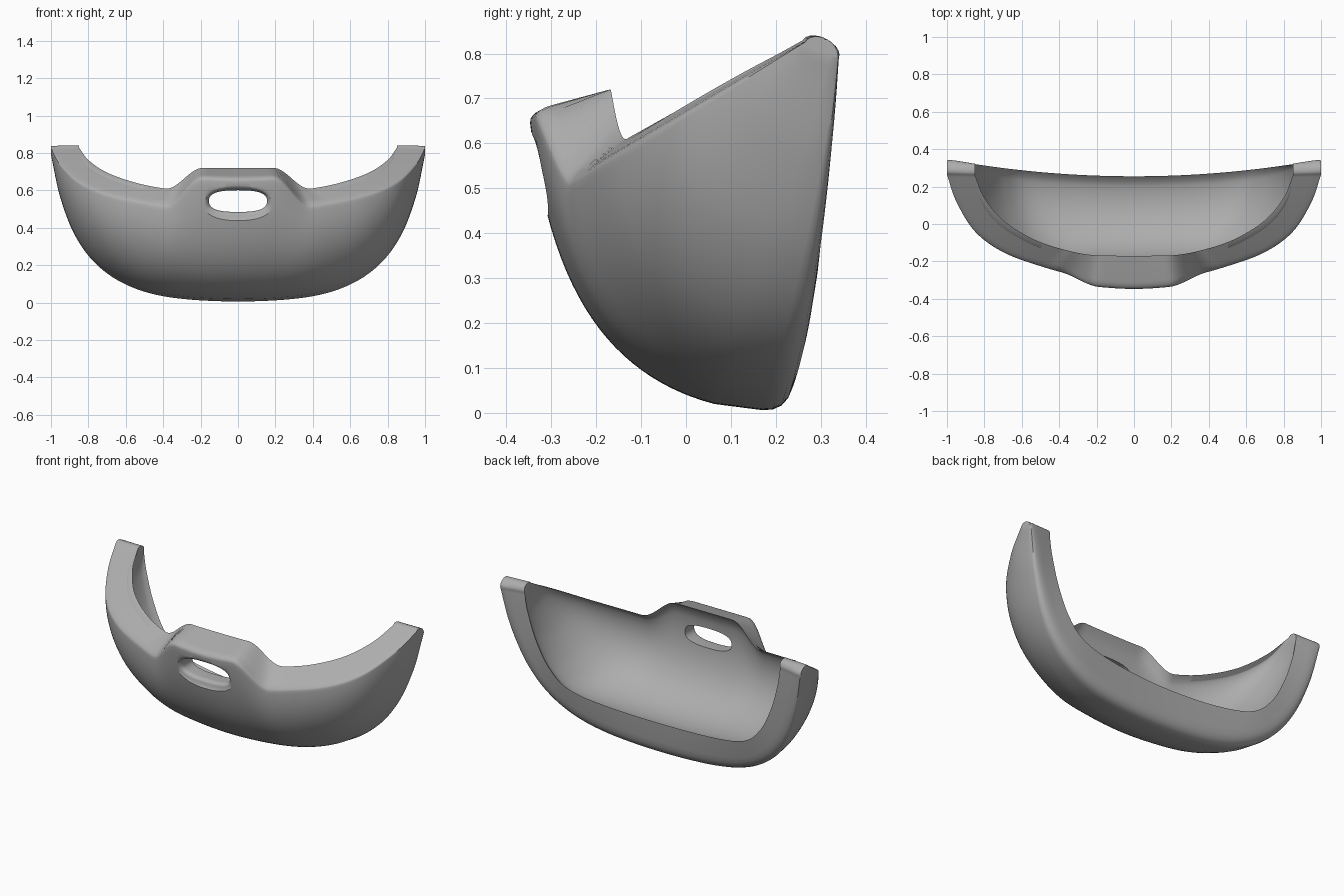
import bpy, bmesh, math
from mathutils import Vector

old = bpy.data.objects.get("Cube")
if old:
    bpy.data.objects.remove(old, do_unlink=True)

grey = bpy.data.materials.new("plain grey")
grey.use_nodes = True
grey.diffuse_color = (0.42, 0.42, 0.42, 1)
grey.node_tree.nodes["Principled BSDF"].inputs["Base Color"].default_value = (0.42, 0.42, 0.42, 1)

# Half outlines of the four rim curves, centre to tip
TOP_OUTER = [(0, -.3), (.3, -.275), (.5, -.225), (.7, -.15), (.85, -.04), (.95, .12), (1, .265)]    # x, y
TOP_INNER = [(0, -.16), (.25, -.155), (.4, -.13), (.55, -.075), (.7, .02), (.8, .14), (.85, .26)]   # x, y
BACK_OUTER = [(0, 0), (.35, .02), (.58, .08), (.75, .19), (.87, .35), (.95, .56), (1, .79)]         # x, z
BACK_INNER = [(0, .21), (.35, .225), (.58, .27), (.7, .37), (.78, .52), (.83, .68), (.85, .79)]     # x, z
STEPS, ROWS, ENDS = 12, 32, 6


def spline(pts, u):
    """Mirrored Catmull-Rom curve through a half outline."""
    p = [Vector(q) for q in pts]
    a = abs(u)
    i = min(int(a), len(p) - 2)
    f = a - i
    before = p[i - 1] if i else Vector((-p[1].x, p[1].y))
    after = p[i + 2] if i + 2 < len(p) else 2 * p[-1] - p[-2]
    m0, m1 = (p[i + 1] - before) / 2, (after - p[i]) / 2
    r = ((2*f**3 - 3*f*f + 1) * p[i] + (f**3 - 2*f*f + f) * m0
         + (3*f*f - 2*f**3) * p[i + 1] + (f**3 - f*f) * m1)
    return math.copysign(r.x, u) if a else 0, r.y


def sheet(top, back, plane, back_y, bump, hollow, u):
    """Curved wall from the sloping top rim round to the back rim."""
    xa, ya = spline(top, u)
    xb, zb = spline(back, u)
    za, yb = plane[0] + plane[1] * ya, back_y(xb, zb)
    side = u / ENDS
    out = []
    for k in range(ROWS + 1):
        s = k / ROWS
        c = max(math.cos(s * math.pi / 2), 0) ** .92
        d = math.sin(s * math.pi / 2) ** .92
        x = xa + (xb - xa) * s
        e = min(max((.39 - abs(x)) / .2, 0), 1)
        w = e * e * (3 - 2 * e) * (1 - s) ** 4
        h = hollow * max(math.sin(math.pi * s), 0) ** .45 * (1 - side ** 4)
        out.append(Vector((x + h * side * abs(side),
                           yb + (ya - yb) * c + bump[0] * w - h * c,
                           za + (zb - za) * d + bump[1] * w - h * d)))
    return out


def fillet(before, corner, after, r):
    """Rounded corner between two neighbouring points."""
    a = corner + (before - corner) * min(r / (before - corner).length, .45)
    b = corner + (after - corner) * min(r / (after - corner).length, .45)
    return [a * (1-f)**2 + corner * 2*f*(1-f) + b * f*f for f in (0, .2, .4, .6, .8, 1)]


def section(u):
    outer = sheet(TOP_OUTER, BACK_OUTER, (.67, .59), lambda x, z: .235 + .235 * z - .12 * z * z,
                  (-.05, .175), 0, u)
    inner = sheet(TOP_INNER, BACK_INNER, (.684, .56), lambda x, z: .255 + .065 * (x / .85) ** 2,
                  (-.01, .125), .085, u)
    start = fillet(inner[0], outer[0], outer[1], .045)
    end = fillet(outer[-6], outer[-1], inner[-1], .09)
    return start + outer[1:-6] + end + inner[::-1]


def tip_rings(points):
    """Half-round end that closes one tip of the rim."""
    y = (min(p.y for p in points) + max(p.y for p in points)) / 2
    z = (min(p.z for p in points) + max(p.z for p in points)) / 2
    rings = []
    for a in (.3, .6, .9, 1.2, 1.45):
        c, s = math.cos(a), .026 * math.sin(a)
        rings.append([Vector((p.x, y + (p.y - y) * c + .42 * s, z + (p.z - z) * c + .9 * s)) for p in points])
    return rings


def skin(name, rings):
    """Closed grey mesh lofted through a list of rings."""
    bm = bmesh.new()
    loops = [[bm.verts.new(p) for p in ring] for ring in rings]
    for a, b in zip(loops, loops[1:]):
        for k in range(len(a)):
            bm.faces.new((a[k - 1], a[k], b[k], b[k - 1]))
    bm.faces.new(loops[0])
    bm.faces.new(loops[-1][::-1])
    bmesh.ops.recalc_face_normals(bm, faces=bm.faces[:])
    mesh = bpy.data.meshes.new(name)
    bm.to_mesh(mesh)
    bm.free()
    mesh.materials.append(grey)
    obj = bpy.data.objects.new(name, mesh)
    bpy.context.collection.objects.link(obj)
    return obj


# Scoop shell: closed sections lofted from tip to tip
last = ENDS * STEPS
body = [section(i / STEPS) for i in range(-last, last + 1)]
shell = skin("scoop_shell", tip_rings(body[0])[::-1] + body + tip_rings(body[-1]))

# Slot cutter: rounded oblong, flared where it meets the front wall
R = .035
slot = []
for depth in (-.04, -.015, 0, .004, .01, .018, .026, R, .25):
    t = max(1 - depth / R, 0)
    grow = R * (1 - math.sqrt(1 - min(t, 1) ** 2)) + R * max(t - 1, 0)
    ring = []
    for k in range(48):
        c, s = math.cos(math.pi * k / 24), math.sin(math.pi * k / 24)
        x = math.copysign((.155 + grow) * abs(c) ** .75, c)
        z = math.copysign((.058 + grow) * abs(s) ** .75, s)
        ring.append(Vector((x, -.325 - .27 * z + depth, .543 + z)))
    slot.append(ring)
cutter = skin("slot_cutter", slot)
cutter.hide_render = True

cut = shell.modifiers.new("slot", "BOOLEAN")
cut.operation, cut.solver, cut.object = "DIFFERENCE", "EXACT", cutter
bpy.ops.object.select_all(action="DESELECT")
bpy.context.view_layer.objects.active = shell
shell.select_set(True)
bpy.ops.object.modifier_apply(modifier=cut.name)
bpy.data.objects.remove(cutter, do_unlink=True)
bpy.ops.object.shade_smooth_by_angle(angle=math.radians(40))
